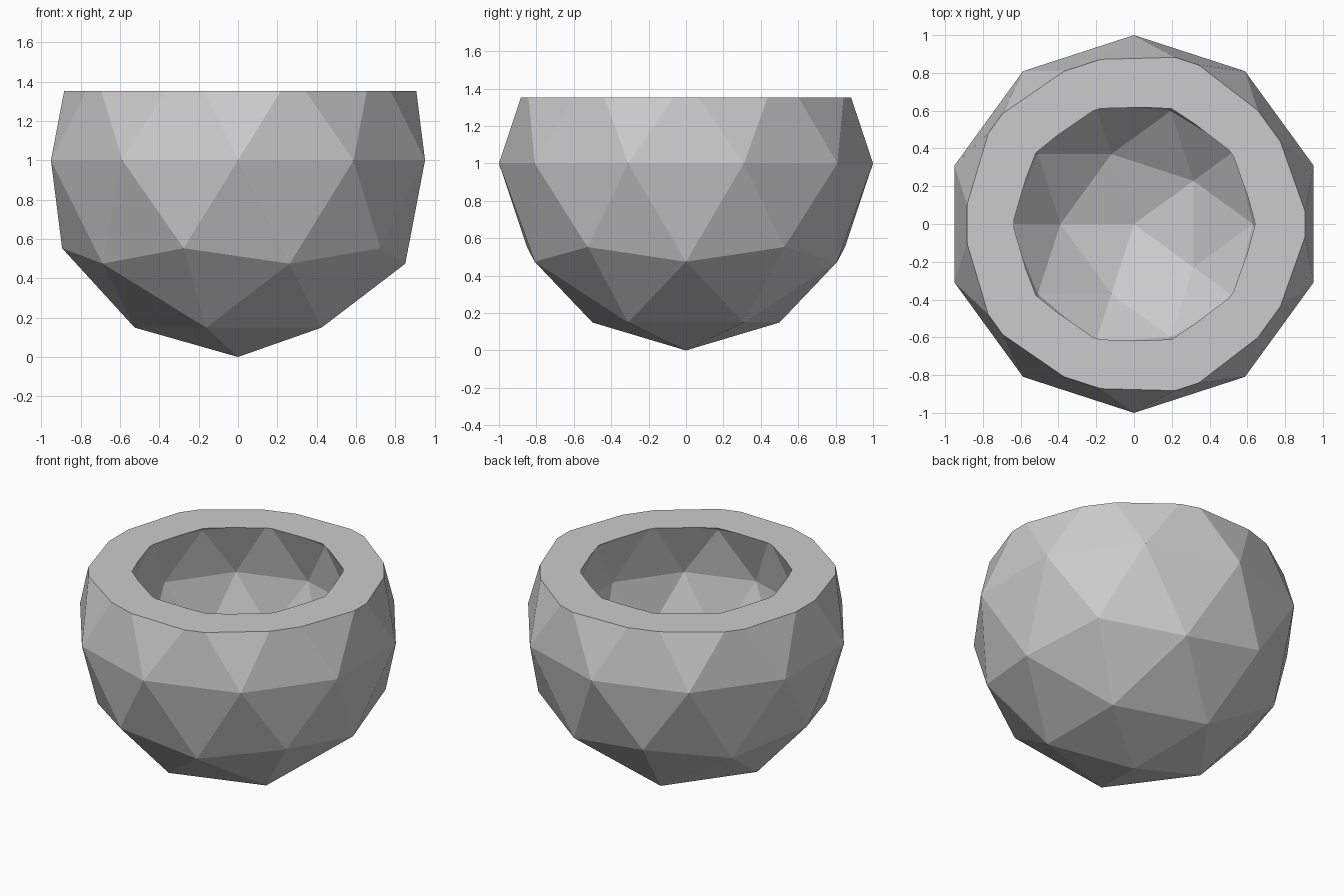
import bpy, bmesh
from mathutils import Matrix

if "Cube" in bpy.data.objects:
    bpy.data.objects.remove(bpy.data.objects["Cube"])

CENTRE_Z, OUTER_R, INNER_R, RIM_Z = 1.0, 1.0, 0.74, 1.353

bm = bmesh.new()

# Outer shell and cavity: faceted icospheres sharing a centre
centre = Matrix.Translation((0, 0, CENTRE_Z))
bmesh.ops.create_icosphere(bm, subdivisions=2, radius=OUTER_R, matrix=centre)
outer = set(bm.faces)
bmesh.ops.create_icosphere(bm, subdivisions=2, radius=INNER_R, matrix=centre)
bmesh.ops.reverse_faces(bm, faces=[f for f in bm.faces if f not in outer])

# Slice off the top
bmesh.ops.bisect_plane(bm, geom=bm.verts[:] + bm.edges[:] + bm.faces[:],
                       plane_co=(0, 0, RIM_Z), plane_no=(0, 0, 1),
                       clear_outer=True)

# Flat ring-shaped rim between the two open loops
rim_edges = [e for e in bm.edges if e.is_boundary]
rim = bmesh.ops.triangle_fill(bm, edges=rim_edges, use_beauty=True,
                              normal=(0, 0, 1))
for f in rim["geom"]:
    if isinstance(f, bmesh.types.BMFace):
        f.normal_update()
        if f.normal.z < 0:
            f.normal_flip()

mesh = bpy.data.meshes.new("faceted_bowl")
bm.to_mesh(mesh)
bm.free()
bowl = bpy.data.objects.new("faceted_bowl", mesh)
bpy.context.collection.objects.link(bowl)
